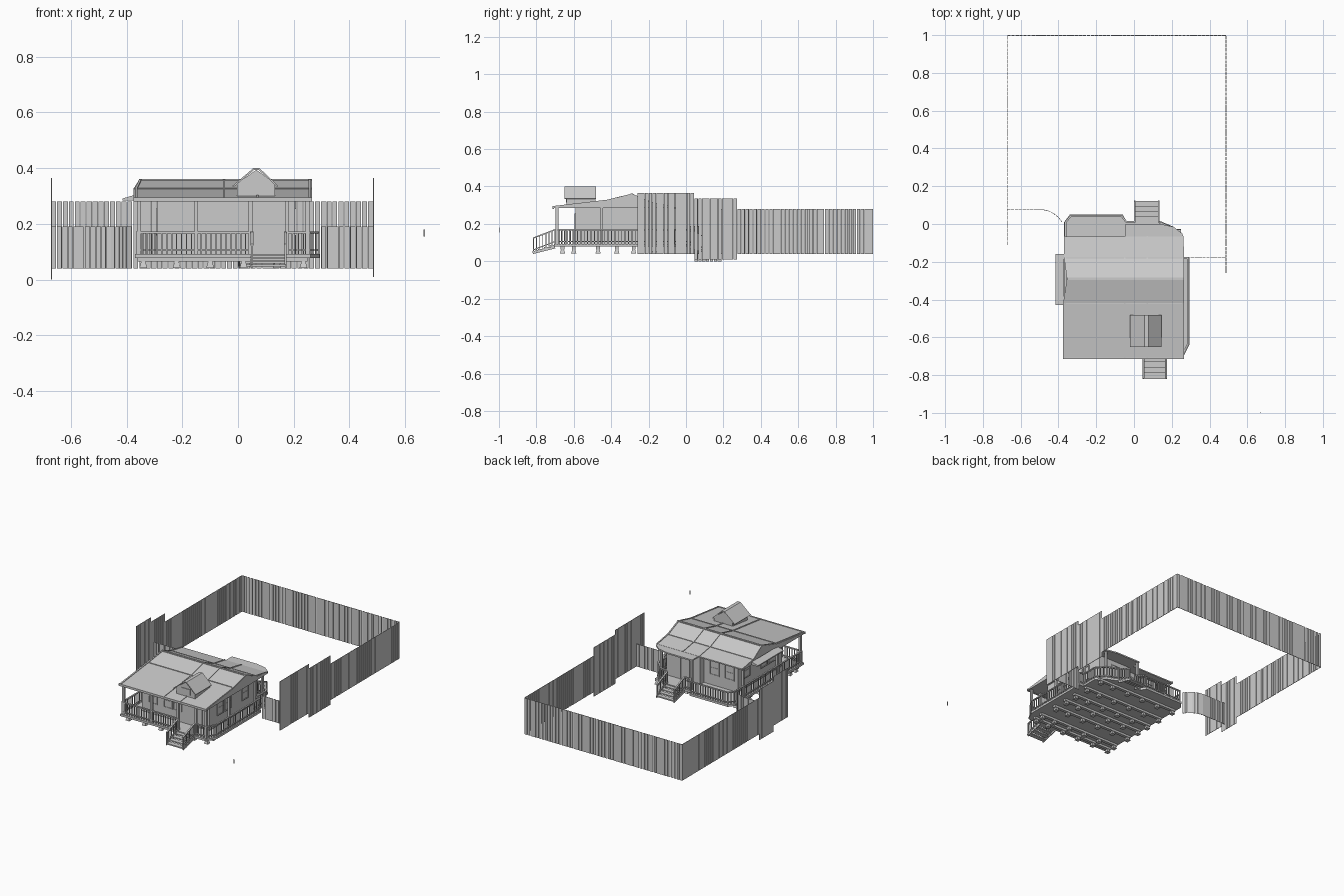
import bpy, bmesh, math, random
from mathutils import Vector, Matrix

random.seed(4)


class Part:
    """Collects boxes, beams and lofts into one named object."""
    def __init__(self, name):
        self.name, self.bm = name, bmesh.new()

    def box(self, x0, x1, y0, y1, z0, z1):
        m = Matrix.Translation(((x0 + x1) / 2, (y0 + y1) / 2, (z0 + z1) / 2)) @ \
            Matrix.Diagonal((x1 - x0, y1 - y0, z1 - z0, 1))
        bmesh.ops.create_cube(self.bm, size=1, matrix=m)

    def beam(self, a, b, w, h):
        a, b = Vector(a), Vector(b)
        d = b - a
        m = Matrix.Translation((a + b) / 2) @ d.to_track_quat('X', 'Z').to_matrix().to_4x4() @ \
            Matrix.Diagonal((d.length, w, h, 1))
        bmesh.ops.create_cube(self.bm, size=1, matrix=m)

    def loft(self, rings):
        vs = [[self.bm.verts.new(p) for p in r] for r in rings]
        n = len(vs[0])
        for a, b in zip(vs, vs[1:]):
            for i in range(n):
                self.bm.faces.new((a[i], a[(i + 1) % n], b[(i + 1) % n], b[i]))
        self.bm.faces.new(vs[0])
        self.bm.faces.new(vs[-1])

    def done(self):
        bmesh.ops.recalc_face_normals(self.bm, faces=self.bm.faces)
        me = bpy.data.meshes.new(self.name)
        self.bm.to_mesh(me)
        self.bm.free()
        bpy.context.collection.objects.link(bpy.data.objects.new(self.name, me))


def prism(name, outline, z0, z1):
    p = Part(name)
    p.loft([[(x, y, z) for x, y in outline] for z in (z0, z1)])
    p.done()


# fences: rows of thin planks along a path
def fence(name, path, z0, z1, pitch=0.021):
    p = Part(name)
    for a, b in zip(path, path[1:]):
        a, b = Vector((*a, 0)), Vector((*b, 0))
        n = max(1, round((b - a).length / pitch))
        s = (b - a) / n
        for i in range(n):
            k = random.uniform(0.78, 0.95)
            q = a + s * i
            mid = Vector((0, 0, (z0 + z1) / 2))
            p.beam(q + mid, q + s * k + mid, 0.003, z1 - z0)
    p.done()


L, R = -0.67, 0.487
fence("back_fence", [(L, 0.998), (R, 0.998)], 0.04, 0.28)
fence("left_fence", [(L, 0.19), (L, 0.998)], 0.04, 0.28)
fence("right_fence", [(R, 0.275), (R, 0.998)], 0.04, 0.28)
fence("left_fence_step", [(L, 0.045), (L, 0.19)], 0.0, 0.335)
fence("right_fence_step", [(R, 0.045), (R, 0.275)], 0.01, 0.335)
fence("left_fence_end", [(L, -0.11), (L, 0.045)], 0.04, 0.365)
fence("right_fence_end", [(R, -0.26), (R, 0.045)], 0.04, 0.365)
fence("right_cross_fence", [(0.30, -0.175), (R, -0.175)], 0.04, 0.19)
fence("left_cross_fence", [(L, 0.077), (-0.49, 0.077), (-0.455, 0.07), (-0.425, 0.055),
                           (-0.40, 0.035), (-0.38, 0.01)], 0.04, 0.19)
p = Part("stray_plank")
p.box(0.666, 0.671, -1.0, -0.996, 0.155, 0.18)
p.done()

# deck floor
deck = [(-0.37, -0.705), (0.26, -0.705), (0.293, -0.64), (0.293, -0.175), (0.262, -0.175),
        (0.262, -0.07), (0.21, -0.015), (0.14, 0.015), (-0.04, 0.015), (-0.06, 0.05),
        (-0.34, 0.05), (-0.37, 0.01)]
prism("deck_floor", deck, 0.078, 0.092)

# joists and piers under the deck
p = Part("deck_joists")
rows = [-0.66, -0.60, -0.47, -0.37, -0.28, -0.17, -0.04]
for y in rows:
    p.box(-0.36, 0.25, y - 0.01, y + 0.01, 0.064, 0.079)
p.done()
p = Part("piers")
for y in rows:
    for x in (-0.34, -0.22, -0.10, 0.02, 0.14, 0.235):
        p.loft([[(x + sx * w, y + sy * w, z) for sx, sy in ((-1, -1), (1, -1), (1, 1), (-1, 1))]
                for w, z in ((0.014, 0.042), (0.007, 0.066))])
p.done()

# walls
walls = [(-0.29, -0.59), (0.205, -0.59), (0.205, -0.09), (-0.04, -0.09), (-0.04, -0.13), (-0.29, -0.13)]
prism("walls", walls, 0.09, 0.288)

# windows and doors: frame with a recessed pane and a cross bar
p = Part("windows_and_doors")


def opening(c, wy, z0, z1, half, axis, bar=True):
    def b(u0, u1, a, d, t):
        if axis == 'x':
            p.box(u0, u1, wy - t, wy + t, a, d)
        else:
            p.box(wy - t, wy + t, u0, u1, a, d)
    f = 0.006
    b(c - half, c + half, z0, z1, 0.002)
    b(c - half - f, c - half, z0, z1, 0.005)
    b(c + half, c + half + f, z0, z1, 0.005)
    b(c - half - f, c + half + f, z1, z1 + f, 0.005)
    b(c - half - f, c + half + f, z0 - f, z0, 0.005)
    if bar:
        b(c - half, c + half, (z0 + z1) / 2 - 0.002, (z0 + z1) / 2 + 0.002, 0.004)


for x in (-0.21, -0.10, -0.03):
    opening(x, -0.59, 0.165, 0.25, 0.025, 'x')
opening(0.115, -0.59, 0.098, 0.25, 0.03, 'x', False)
opening(0.07, -0.09, 0.098, 0.25, 0.03, 'x', False)
for x in (-0.23, -0.12):
    opening(x, -0.13, 0.165, 0.25, 0.03, 'x')
for y in (-0.48, -0.40, -0.22):
    opening(y, 0.205, 0.165, 0.25, 0.028, 'y')
    opening(y, -0.29, 0.165, 0.25, 0.028, 'y')
p.done()

# railings
p = Part("railings")


def railing(path, z=0.092, slope=None):
    for a, b in zip(path, path[1:]):
        a, b = Vector(a), Vector(b)
        for h, t in ((0.014, 0.005), (0.077, 0.007)):
            p.beam(a + Vector((0, 0, h)), b + Vector((0, 0, h)), t * 1.4, t)
        n = max(1, round((b - a).length / 0.018))
        for i in range(n + 1):
            q = a.lerp(b, i / n)
            w = 0.0045 if 0 < i < n else 0.007
            p.box(q.x - w / 2, q.x + w / 2, q.y - w / 2, q.y + w / 2, q.z, q.z + 0.08)


Z = 0.092
railing([(0.045, -0.695, Z), (-0.362, -0.695, Z), (-0.362, 0.01, Z), (-0.335, 0.042, Z),
         (-0.065, 0.042, Z), (-0.04, 0.01, Z), (0.0, 0.01, Z)])
railing([(0.175, -0.695, Z), (0.255, -0.695, Z), (0.286, -0.635, Z), (0.286, -0.18, Z),
         (0.255, -0.18, Z), (0.255, -0.075, Z), (0.205, -0.02, Z), (0.135, 0.008, Z)])
for x in (0.05, 0.17):
    railing([(x, -0.70, Z), (x, -0.815, 0.048)])
for x in (0.004, 0.131):
    railing([(x, 0.012, Z), (x, 0.115, 0.048)])
p.done()

# stairs, front and back
p = Part("stairs")
for x0, x1, y, d, run in ((0.045, 0.175, -0.70, -1, 0.12), (0.0, 0.135, 0.012, 1, 0.11)):
    for i in range(4):
        ya, yb = sorted((y + d * run * i / 4, y + d * run * (i + 1) / 4))
        z = 0.086 - i * 0.0105
        p.box(x0, x1, ya, yb, z - 0.008, z)
    for x in (x0 + 0.004, x1 - 0.004):
        p.beam((x, y, 0.076), (x, y + d * run, 0.046), 0.006, 0.014)
p.done()

# porch posts
p = Part("porch_posts")
for x, y in ((-0.355, -0.69), (-0.15, -0.69), (0.045, -0.69), (0.175, -0.69), (0.25, -0.69),
             (0.25, -0.45), (0.25, -0.18), (-0.355, -0.45), (-0.355, -0.09), (0.2, -0.03), (-0.035, -0.01)):
    p.box(x - 0.007, x + 0.007, y - 0.007, y + 0.007, 0.09, 0.29)
p.done()

# roof: rows of (y, z, left x, right x)
prof = [(-0.71, 0.292, -0.375, 0.265), (-0.42, 0.326, -0.375, 0.265), (-0.29, 0.358, -0.355, 0.265),
        (-0.18, 0.312, -0.37, 0.265), (-0.065, 0.292, -0.37, 0.262)]
p = Part("main_roof")
p.loft([[(a, y, 0.284), (b, y, 0.284), (b, y, z), (a, y, z)] for y, z, a, b in prof])
p.done()
prism("back_porch_roof", [(-0.045, -0.07), (0.262, -0.07), (0.255, -0.05), (0.21, -0.015),
                          (0.14, 0.0), (-0.045, 0.0)], 0.282, 0.291)
p = Part("side_awning")
p.loft([[(-0.415, y0, 0.284), (-0.37, y0, 0.284), (-0.37, y0, 0.304), (-0.415, y0, 0.291)]
        for y0 in (-0.16, -0.43)])
p.done()

# raised roof seams, ridge cap and eave board
p = Part("roof_trim")
for x in (-0.365, -0.05, 0.07, 0.258):
    for (y0, z0, a0, _), (y1, z1, a1, _) in zip(prof, prof[1:]):
        p.beam((max(x, a0 + 0.005), y0, z0), (max(x, a1 + 0.005), y1, z1), 0.008, 0.007)
p.beam((-0.355, -0.29, 0.358), (0.265, -0.29, 0.358), 0.012, 0.007)
p.beam((-0.375, -0.42, 0.327), (0.265, -0.42, 0.327), 0.006, 0.005)
p.beam((-0.37, -0.18, 0.312), (0.265, -0.18, 0.312), 0.006, 0.005)
p.box(-0.376, 0.266, -0.714, -0.706, 0.281, 0.295)
p.done()

# dormer: body and overhanging gable roof
p = Part("dormer_body")
p.loft([[(-0.003, y, 0.295), (0.133, y, 0.295), (0.133, y, 0.346), (0.066, y, 0.394), (-0.003, y, 0.346)]
        for y in (-0.638, -0.485)])
p.done()
p = Part("dormer_roof")
out = [(-0.02, 0.336), (0.055, 0.4), (0.077, 0.4), (0.145, 0.336),
       (0.141, 0.332), (0.075, 0.393), (0.057, 0.393), (-0.016, 0.332)]
p.loft([[(x, y, z) for x, z in out] for y in (-0.65, -0.482)])
p.done()
p = Part("dormer_window")
p.box(0.035, 0.097, -0.642, -0.636, 0.315, 0.352)
p.done()
